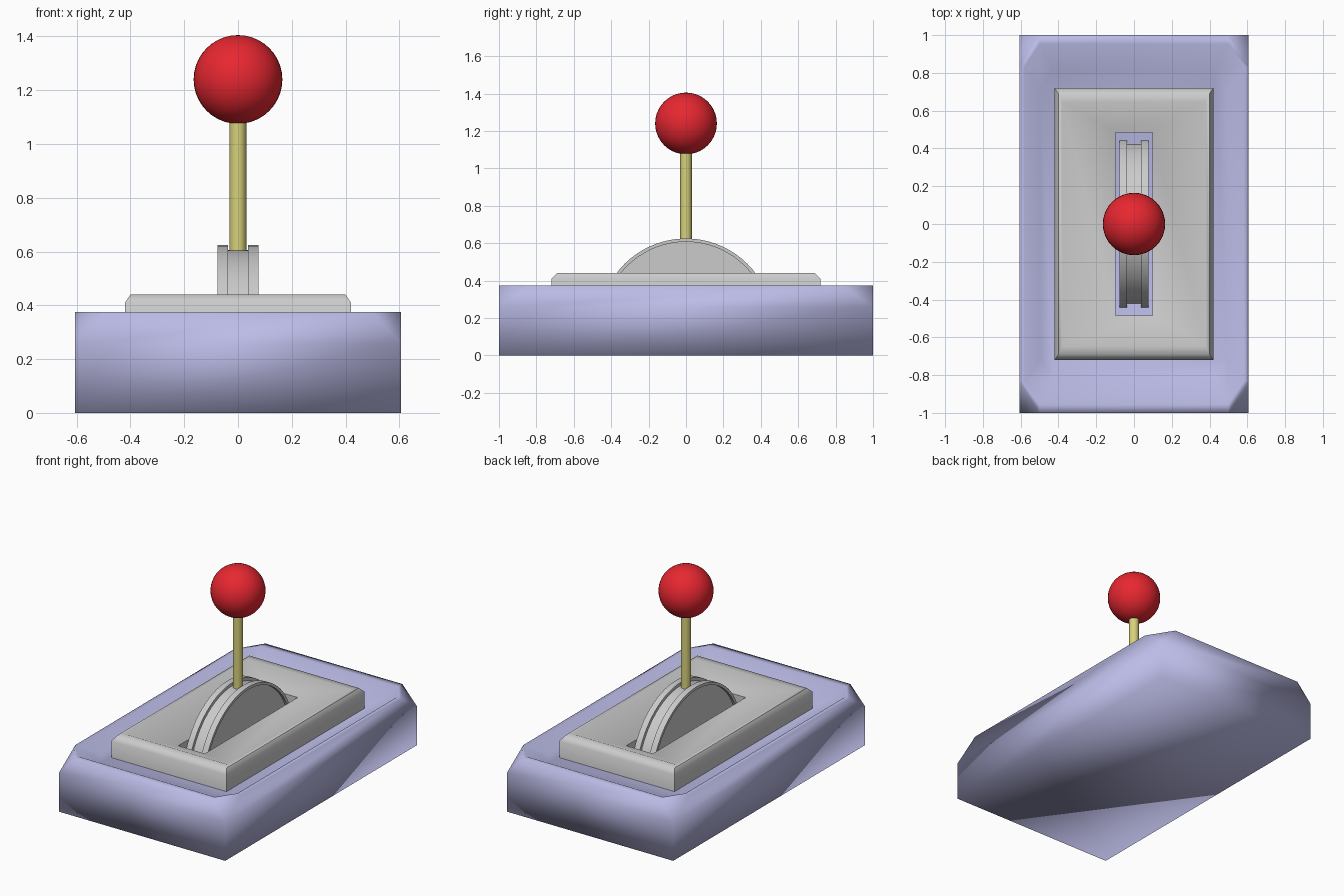
import bpy, bmesh, math

if "Cube" in bpy.data.objects:
    bpy.data.objects.remove(bpy.data.objects["Cube"])


def paint(obj, name, color):
    mat = bpy.data.materials.new(name)
    mat.diffuse_color = color
    mat.use_nodes = True
    mat.node_tree.nodes["Principled BSDF"].inputs["Base Color"].default_value = mat.diffuse_color
    obj.data.materials.append(mat)


def loft(name, rings):
    """Skin closed rings in order and cap both ends."""
    bm = bmesh.new()
    loops = [[bm.verts.new(p) for p in ring] for ring in rings]
    n = len(loops[0])
    for a, b in zip(loops, loops[1:]):
        for i in range(n):
            j = (i + 1) % n
            bm.faces.new((a[i], a[j], b[j], b[i]))
    bm.faces.new(loops[0][::-1])
    bm.faces.new(loops[-1])
    bmesh.ops.remove_doubles(bm, verts=bm.verts, dist=0.0005)
    bmesh.ops.recalc_face_normals(bm, faces=bm.faces)
    mesh = bpy.data.meshes.new(name)
    bm.to_mesh(mesh)
    bm.free()
    obj = bpy.data.objects.new(name, mesh)
    bpy.context.collection.objects.link(obj)
    return obj


def smooth(obj, angle):
    bpy.ops.object.select_all(action='DESELECT')
    obj.select_set(True)
    bpy.context.view_layer.objects.active = obj
    if angle is None:
        bpy.ops.object.shade_smooth()
    else:
        bpy.ops.object.shade_smooth_by_angle(angle=math.radians(angle))


def rect(hx, hy, z, cx=0.0, cy=0.0):
    """Rectangle ring with optional cut corners, eight points."""
    ring = []
    for sx, sy in ((1, 1), (-1, 1), (-1, -1), (1, -1)):
        pair = [(sx * hx, sy * (hy - cy), z), (sx * (hx - cx), sy * hy, z)]
        ring += pair if sx * sy > 0 else pair[::-1]
    return ring


# Base: block with clipped top corners and a sloping tray
base = loft("base", [
    rect(0.607, 1.0, 0.0),
    rect(0.607, 1.0, 0.257),
    rect(0.607, 1.0, 0.375, 0.107, 0.17),
    rect(0.58, 0.953, 0.375, 0.08, 0.12),
    rect(0.495, 0.813, 0.30, 0.065, 0.1)])
smooth(base, None)
paint(base, "base_blue", (0.5, 0.5, 0.8, 1))

# Plate: bevelled rim with a shallow dish and a lever slot
plate = loft("plate", [
    rect(0.42, 0.72, 0.25),
    rect(0.42, 0.72, 0.41),
    rect(0.40, 0.69, 0.44),
    rect(0.38, 0.647, 0.44),
    rect(0.097, 0.485, 0.375),
    rect(0.097, 0.485, 0.16)])
smooth(plate, 50)

# Lever drum: half wheel with two raised flanges
half = [(0.06, 0.0), (0.06, 0.447), (0.077, 0.447),
        (0.077, 0.465), (0.037, 0.465), (0.037, 0.445)]
profile = half + [(-x, r) for x, r in reversed(half)]
STEPS = 36
drum = loft("lever_drum", [
    [(x, r * math.cos(a), 0.16 + r * math.sin(a)) for x, r in profile]
    for a in (math.pi * i / STEPS for i in range(STEPS + 1))])
smooth(drum, 30)

# Lever stick
bpy.ops.mesh.primitive_cylinder_add(vertices=16, radius=0.031, depth=0.58,
                                    location=(0, 0, 0.84))
stick = bpy.context.object
stick.name = "lever_stick"
smooth(stick, 40)
paint(stick, "stick_yellow", (0.68, 0.64, 0.2, 1))

# Lever knob
bpy.ops.mesh.primitive_uv_sphere_add(segments=40, ring_count=20, radius=0.165,
                                     location=(0, 0, 1.24))
knob = bpy.context.object
knob.name = "lever_knob"
smooth(knob, None)
paint(knob, "knob_red", (0.8, 0.02, 0.03, 1))
